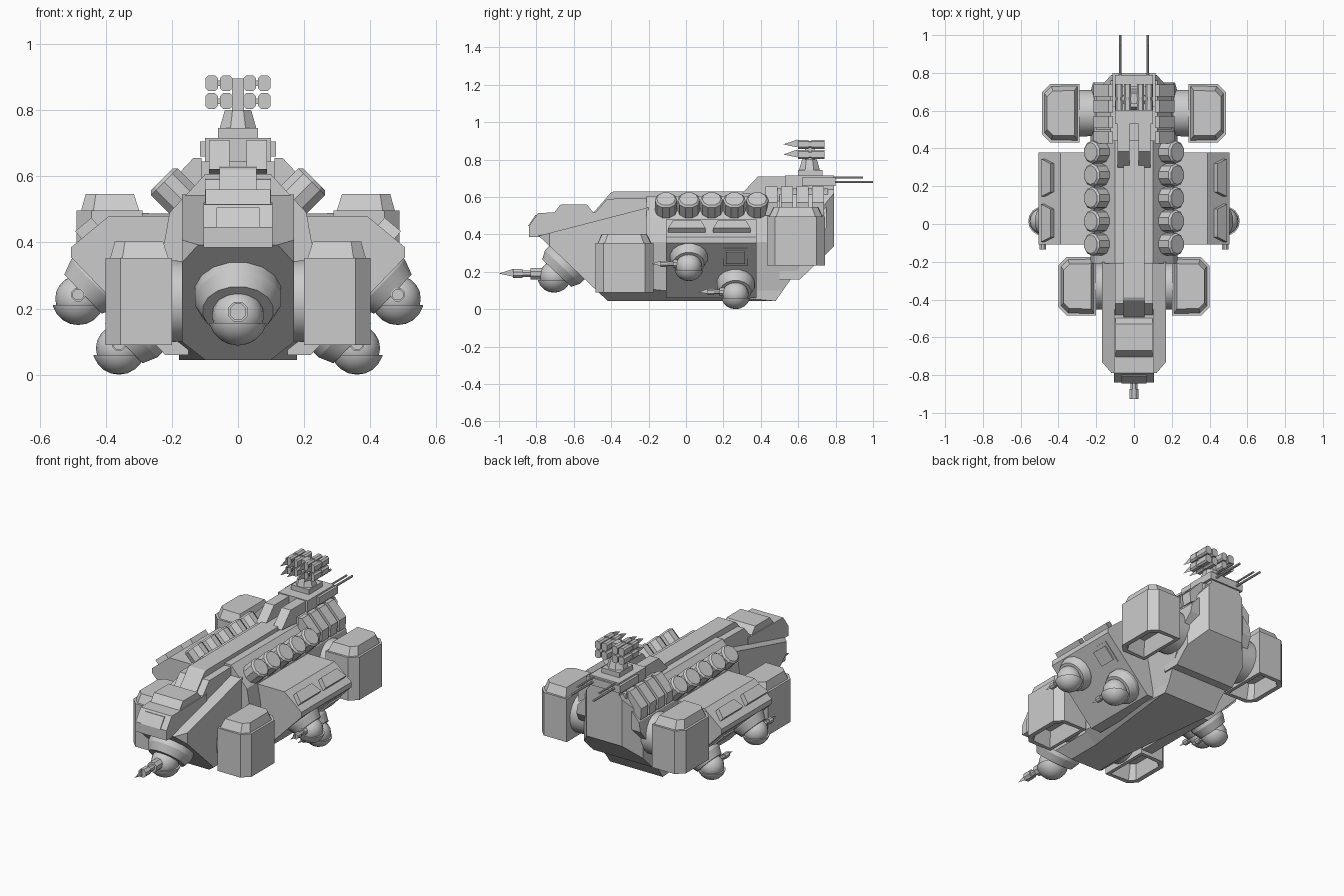
import bpy, bmesh, math
from mathutils import Vector, Matrix

if "Cube" in bpy.data.objects:
    bpy.data.objects.remove(bpy.data.objects["Cube"])


def finish(name, bm, mirror=False, smooth=False):
    bmesh.ops.recalc_face_normals(bm, faces=bm.faces)
    me = bpy.data.meshes.new(name)
    bm.to_mesh(me)
    bm.free()
    ob = bpy.data.objects.new(name, me)
    bpy.context.collection.objects.link(ob)
    if mirror:
        ob.modifiers.new("Mirror", 'MIRROR').use_mirror_merge = False
    if smooth:
        bpy.ops.object.select_all(action='DESELECT')
        ob.select_set(True)
        bpy.context.view_layer.objects.active = ob
        bpy.ops.object.shade_smooth_by_angle()
    return ob


def prism_bm(pts, axis, a, b):
    place = {'x': lambda u, v, t: (t, u, v), 'y': lambda u, v, t: (u, t, v),
             'z': lambda u, v, t: (u, v, t)}[axis]
    bm = bmesh.new()
    lo = [bm.verts.new(place(u, v, a)) for u, v in pts]
    hi = [bm.verts.new(place(u, v, b)) for u, v in pts]
    n = len(pts)
    bm.faces.new(lo)
    bm.faces.new(hi[::-1])
    for i in range(n):
        bm.faces.new((lo[i], lo[(i + 1) % n], hi[(i + 1) % n], hi[i]))
    bmesh.ops.recalc_face_normals(bm, faces=bm.faces)
    return bm


def prism(name, pts, axis, a, b, mirror=False):
    return finish(name, prism_bm(pts, axis, a, b), mirror)


def box(name, x0, x1, y0, y1, z0, z1, mirror=False):
    return prism(name, [(x0, z0), (x1, z0), (x1, z1), (x0, z1)], 'y', y0, y1, mirror)


def both(half):
    return half + [(-x, z) for x, z in reversed(half)]


def cut(bm, co, no):
    # trim away everything on the normal's side and cap the opening
    geom = bm.verts[:] + bm.edges[:] + bm.faces[:]
    r = bmesh.ops.bisect_plane(bm, geom=geom, plane_co=co, plane_no=no, clear_outer=True)
    edges = [e for e in r['geom_cut'] if isinstance(e, bmesh.types.BMEdge)]
    bmesh.ops.contextual_create(bm, geom=edges)


def frustum(name, p, q, r1, r2, n=16, mirror=False, smooth=False):
    p, q = Vector(p), Vector(q)
    rot = (q - p).to_track_quat('Z', 'Y').to_matrix().to_4x4()
    m = Matrix.Translation((p + q) / 2) @ rot @ Matrix.Rotation(math.pi / n, 4, 'Z')
    bm = bmesh.new()
    bmesh.ops.create_cone(bm, cap_ends=True, segments=n, radius1=r1, radius2=r2,
                          depth=(q - p).length, matrix=m)
    return finish(name, bm, mirror, smooth)


def fin(name, x, y0, y1, z, h, mirror=False):
    bm = bmesh.new()
    bm.faces.new([bm.verts.new(c) for c in ((x, y0, z), (x, y1, z + h), (x, y1, z - h * 0.6))])
    return finish(name, bm, mirror)


# ball turret: tapered socket, ball, lower bowl, gun pointing forward
def turret(name, c, n, ring, r, gun, mirror):
    c, n = Vector(c), Vector(n).normalized()
    base = c - n * 0.09
    frustum(name + "_socket", base - n * 0.05, base + n * 0.025, ring, ring, 16, mirror, True)
    frustum(name + "_collar", base + n * 0.025, base + n * 0.07, ring, ring * 0.82, 16, mirror, True)
    for part, rad in (("ball", r * 0.87), ("bowl", r)):
        bm = bmesh.new()
        bmesh.ops.create_uvsphere(bm, u_segments=16, v_segments=10, radius=rad)
        if part == "bowl":
            cut(bm, (0, 0, -r * 0.25), (0, 0, 1))
        bmesh.ops.translate(bm, verts=bm.verts, vec=c)
        finish(name + "_" + part, bm, mirror, True)
    g = c + Vector((0, 0, 0.012))
    at = lambda d: g - Vector((0, d * gun, 0))
    frustum(name + "_mantlet", at(0.03), at(0.085), 0.022 * gun, 0.022 * gun, 8, mirror)
    frustum(name + "_barrel", at(0.07), at(0.12), 0.013 * gun, 0.013 * gun, 8, mirror)
    frustum(name + "_muzzle", at(0.115), at(0.15), 0.018 * gun, 0.018 * gun, 8, mirror)
    fin(name + "_tip", g.x, g.y - 0.2 * gun, g.y - 0.15 * gun, g.z, 0.017 * gun, mirror)


# front hull: chamfered section, undercut bow, chamfered nose, rising deck
bm = prism_bm(both([(0.10, 0.045), (0.17, 0.10), (0.17, 0.60)]), 'y', -0.80, -0.2)
cut(bm, (0, -0.78, 0.385), (0, -0.33, -0.35))
for s in (1, -1):
    cut(bm, (s * 0.17, -0.73, 0), (s * 0.07, -0.06, 0))
cut(bm, (0, -0.79, 0.392), (0, -0.15, 0.58))
finish("front_hull", bm)

# main hull with sloping shoulders, tapering keel chamfer and raked tail
bm = prism_bm(both([(0.178, 0.045), (0.18, 0.10), (0.23, 0.36), (0.207, 0.49), (0.10, 0.605)]), 'y', -0.21, 0.75)
for s in (1, -1):
    cut(bm, (s * 0.10, -0.21, 0.045), (s * 0.037, -0.0043, -0.047))
cut(bm, (0, 0.48, 0.045), (0, 0.115, -0.08))
cut(bm, (0, 0.61, 0.16), (0, 0.175, -0.18))
finish("main_hull", bm)

# stern block with chamfered corners
bm = prism_bm([(-0.2, 0.5), (0.2, 0.5), (0.2, 0.70), (0.12, 0.79), (-0.12, 0.79), (-0.2, 0.70)], 'z', 0.16, 0.64)
cut(bm, (0, 0.61, 0.16), (0, 0.175, -0.18))
for s in (1, -1):
    cut(bm, (s * 0.2, 0, 0.51), (s * 0.13, 0, 0.095))
finish("stern_block", bm)

# spine, cockpit and canopy
prism("spine", [(-0.50, 0.51), (-0.405, 0.62), (-0.39, 0.628), (0.6, 0.63), (0.6, 0.5), (-0.4, 0.4)], 'x', -0.056, 0.056)
prism("upper_deck", [(-0.50, 0.50), (-0.42, 0.59), (0.6, 0.605), (0.6, 0.45), (-0.4, 0.4)], 'x', -0.10, 0.10)
prism("cockpit", [(-0.84, 0.385), (-0.84, 0.445), (-0.79, 0.515), (-0.45, 0.52), (-0.45, 0.40), (-0.76, 0.385)],
      'x', -0.105, 0.105)
prism("canopy", [(-0.71, 0.51), (-0.67, 0.56), (-0.53, 0.56), (-0.49, 0.51)], 'x', -0.098, 0.098)
prism("windscreen", [(-0.845, 0.445), (-0.805, 0.505), (-0.78, 0.50), (-0.80, 0.44)], 'x', -0.065, 0.065)

# rear tower with ramp rails and louvres
box("tower", -0.10, 0.10, 0.53, 0.79, 0.5, 0.715)
box("tower_cap", -0.115, 0.115, 0.62, 0.80, 0.66, 0.705)
prism("ramp_rail", [(0.30, 0.62), (0.385, 0.71), (0.55, 0.71), (0.55, 0.6)], 'x', 0.025, 0.087, True)
box("tower_step", -0.125, 0.125, 0.44, 0.76, 0.5, 0.645)
for i in range(4):
    y = 0.425 + i * 0.083
    prism("louvre", [(0.11, 0.655), (0.135, 0.655), (0.215, 0.57), (0.21, 0.50), (0.11, 0.55)], 'y', y, y + 0.065, True)

# rear guns
frustum("rear_gun_long", (0.073, 0.74, 0.68), (0.073, 1.0, 0.68), 0.007, 0.007, 8, True)
frustum("rear_gun_short", (0.073, 0.74, 0.705), (0.073, 0.945, 0.705), 0.006, 0.006, 8, True)

# missile rack on the tower
box("rack_base", -0.06, 0.06, 0.60, 0.73, 0.70, 0.745)
frustum("rack_pedestal", (0, 0.66, 0.745), (0, 0.66, 0.80), 0.06, 0.043, 8)
box("rack_post", -0.018, 0.018, 0.635, 0.69, 0.79, 0.895)
for z in (0.827, 0.881):
    box("rack_arm", -0.09, 0.09, 0.65, 0.68, z - 0.008, z + 0.008)
    for x in (0.035, 0.08):
        w, h, k = 0.019, 0.024, 0.009
        oct8 = [(x - w, z - h + k), (x - w + k, z - h), (x + w - k, z - h), (x + w, z - h + k),
                (x + w, z + h - k), (x + w - k, z + h), (x - w + k, z + h), (x - w, z + h - k)]
        prism("missile_tube_front", oct8, 'y', 0.60, 0.655, True)
        prism("missile_tube_rear", oct8, 'y', 0.672, 0.74, True)
        prism("missile_tube_core", [(x + (u - x) * 0.8, z + (v - z) * 0.8) for u, v in oct8], 'y', 0.61, 0.73, True)
        fin("missile_tip", x, 0.52, 0.595, z, 0.026, True)

# launcher drums along both shoulders
d = Vector((1, 0, 1)).normalized()
for i in range(5):
    c = Vector((0.23, -0.107 + i * 0.122, 0.59))
    frustum("launcher_drum", c - d * 0.16, c - d * 0.01, 0.06, 0.06, 10, True)
    frustum("launcher_rim", c - d * 0.01, c, 0.06, 0.05, 10, True)

# side sponsons with blisters and a hatch on the lower slope
prism("sponson", [(0.15, 0.48), (0.39, 0.48), (0.505, 0.385), (0.505, 0.355), (0.22, 0.06), (0.15, 0.06)],
      'y', -0.108, 0.378, True)
tilt = Matrix.Translation((0.45, 0, 0.43)) @ Matrix.Rotation(math.radians(40), 4, 'Y')
for y in (0.005, 0.245):
    plan = [(-0.034, y - 0.075), (-0.034, y + 0.075), (0.03, y + 0.10), (0.03, y - 0.10)]
    bm = prism_bm(plan, 'z', -0.05, 0.03)
    bmesh.ops.transform(bm, matrix=tilt, verts=bm.verts)
    finish("sponson_blister", bm, True)
n = Vector((0.725, 0, -0.69)).normalized()
t = Vector((0.69, 0, 0.725)).normalized()
o = Vector((0.435, 0, 0.283))
for nm, s, hgt, y0, y1 in (("hatch_frame", 0.065, 0.006, 0.20, 0.33), ("hatch", 0.045, 0.014, 0.215, 0.315)):
    q = [o + t * a + n * b for a, b in ((-s, -0.02), (s, -0.02), (s, hgt), (-s, hgt))]
    prism(nm, [(v.x, v.z) for v in q], 'y', y0, y1, True)

# ball turrets: two per sponson, one under the bow
turret("outer_turret", (0.483, 0.015, 0.23), n, 0.102, 0.08, 1.0, True)
turret("inner_turret", (0.36, 0.265, 0.08), n, 0.102, 0.08, 1.0, True)
turret("bow_turret", (0, -0.705, 0.178), (0, -0.686, -0.727), 0.132, 0.09, 1.475, False)

# lift pods with domed caps and hollow undersides
for nm, off in (("front", Vector((0, 0, 0))), ("rear", Vector((0.088, 0.917, 0.143)))):
    plan = [(0.20, -0.485), (0.355, -0.485), (0.40, -0.44), (0.40, -0.22), (0.355, -0.175), (0.20, -0.175)]
    bm = prism_bm(plan, 'z', 0.09, 0.353)
    top = max(bm.faces, key=lambda f: f.calc_center_median().z)
    bot = min(bm.faces, key=lambda f: f.calc_center_median().z)
    mid = Vector((0.305, -0.33, 0.2))
    for f, inset, dz, k in ((top, 0.015, 0.05, 0.83), (bot, 0.03, 0.09, 0.8)):
        bmesh.ops.inset_region(bm, faces=[f], thickness=inset)
        r = bmesh.ops.extrude_discrete_faces(bm, faces=[f])
        for v in r['faces'][0].verts:
            v.co.x = mid.x + (v.co.x - mid.x) * k
            v.co.y = mid.y + (v.co.y - mid.y) * k
            v.co.z += dz
    bmesh.ops.translate(bm, verts=bm.verts, vec=off)
    finish(nm + "_pod", bm, True)
    c = Vector((0.17, -0.33, 0.222)) + off
    frustum(nm + "_pod_axle", (0.1, c.y, c.z), (c.x + 0.05, c.y, c.z), 0.12, 0.125, 24, True, True)
